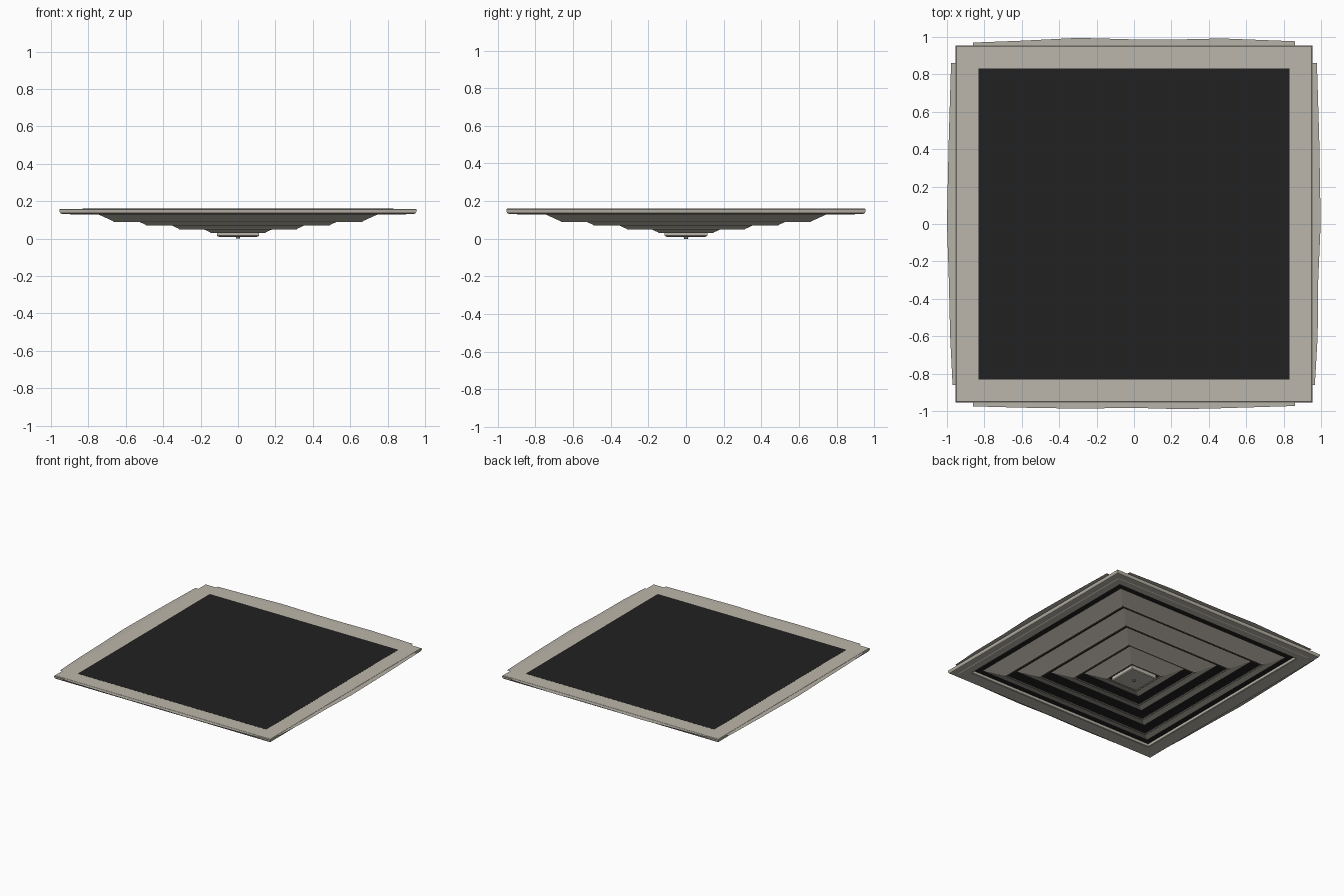
import bpy, bmesh

if "Cube" in bpy.data.objects:
    bpy.data.objects.remove(bpy.data.objects["Cube"])


def material(name, rgb):
    m = bpy.data.materials.new(name)
    m.diffuse_color = (*rgb, 1)
    m.use_nodes = True
    m.node_tree.nodes["Principled BSDF"].inputs["Base Color"].default_value = m.diffuse_color
    return m


METAL = material("warm white metal", (0.50, 0.47, 0.405))
DARK = material("dark duct", (0.015, 0.015, 0.015))
STAIN = material("dusty ceiling stain", (0.47, 0.445, 0.39))
SCREW = material("screw grey", (0.22, 0.22, 0.21))


def finish(name, bm, mat, normals=True):
    if normals:
        bmesh.ops.recalc_face_normals(bm, faces=bm.faces)
    me = bpy.data.meshes.new(name)
    bm.to_mesh(me)
    bm.free()
    me.materials.append(mat)
    ob = bpy.data.objects.new(name, me)
    bpy.context.collection.objects.link(ob)
    return ob


def square_loft(name, profile, mat, ring=True):
    """Sweep a (half width, height) profile round a square; ring joins its ends, otherwise cap them."""
    bm = bmesh.new()
    loops = [[bm.verts.new((sx * r, sy * r, z))
              for sx, sy in ((-1, -1), (1, -1), (1, 1), (-1, 1))] for r, z in profile]
    pairs = list(zip(loops, loops[1:]))
    if ring:
        pairs.append((loops[-1], loops[0]))
    else:
        bm.faces.new(loops[0])
        bm.faces.new(loops[-1])
    for a, b in pairs:
        for i in range(4):
            j = (i + 1) % 4
            bm.faces.new((a[i], a[j], b[j], b[i]))
    return finish(name, bm, mat)


# outer frame with softened edges and a shallow lip underneath
square_loft("outer_frame", [(0.83, 0.16), (0.95, 0.16), (0.955, 0.156), (0.953, 0.143),
                            (0.947, 0.134), (0.94, 0.132), (0.90, 0.132), (0.895, 0.129),
                            (0.835, 0.129), (0.83, 0.133)], METAL)

# dark duct opening behind the louvres
square_loft("duct_plate", [(0.832, 0.153), (0.832, 0.1605)], DARK, ring=False)

# four nested funnel louvres stepping down to the centre
for i, (r, z) in enumerate([(0.66, 0.09), (0.485, 0.07), (0.31, 0.05), (0.14, 0.03)]):
    square_loft(f"louvre_{i + 1}", [(r - 0.008, z), (r + 0.004, z), (r + 0.008, z + 0.004),
                                    (r + 0.118, z + 0.054), (r + 0.105, z + 0.056),
                                    (r - 0.008, z + 0.006)], METAL)

# centre block and its hanger
square_loft("centre_block", [(0.10, 0.01), (0.108, 0.012), (0.113, 0.018), (0.113, 0.045)],
            METAL, ring=False)
square_loft("centre_hanger", [(0.03, 0.044), (0.03, 0.154)], DARK, ring=False)

# centre screw
bm = bmesh.new()
bmesh.ops.create_cone(bm, cap_ends=True, segments=16, radius1=0.010, radius2=0.013, depth=0.012)
bmesh.ops.translate(bm, verts=bm.verts, vec=(0, 0, 0.006))
finish("centre_screw", bm, SCREW)

# uneven paper-thin stains creeping out past each side of the frame
along = (-0.86, -0.6, -0.3, 0.0, 0.25, 0.47, 0.86)
edges = {
    "back": ((0, 1), (0.97, 0.98, 0.995, 0.987, 0.987, 0.992, 0.977)),
    "front": ((0, -1), (0.975, 0.982, 0.987, 0.983, 0.99, 0.985, 0.973)),
    "right": ((1, 0), (0.967, 0.982, 0.985, 0.998, 0.994, 0.99, 0.978)),
    "left": ((-1, 0), (0.97, 0.983, 0.99, 1.0, 0.995, 0.99, 0.978)),
}
for side, ((dx, dy), reach) in edges.items():
    bm = bmesh.new()
    rows = []
    for t, r in zip(along, reach):
        rows.append([bm.verts.new((dx * d + abs(dy) * t, dy * d + abs(dx) * t, 0.159))
                     for d in (0.93, r)])
    for a, b in zip(rows, rows[1:]):
        bm.faces.new((a[0], b[0], b[1], a[1]))
    for f in bm.faces:
        f.normal_update()
        if f.normal.z < 0:
            f.normal_flip()
    finish(f"stain_{side}", bm, STAIN, normals=False)
